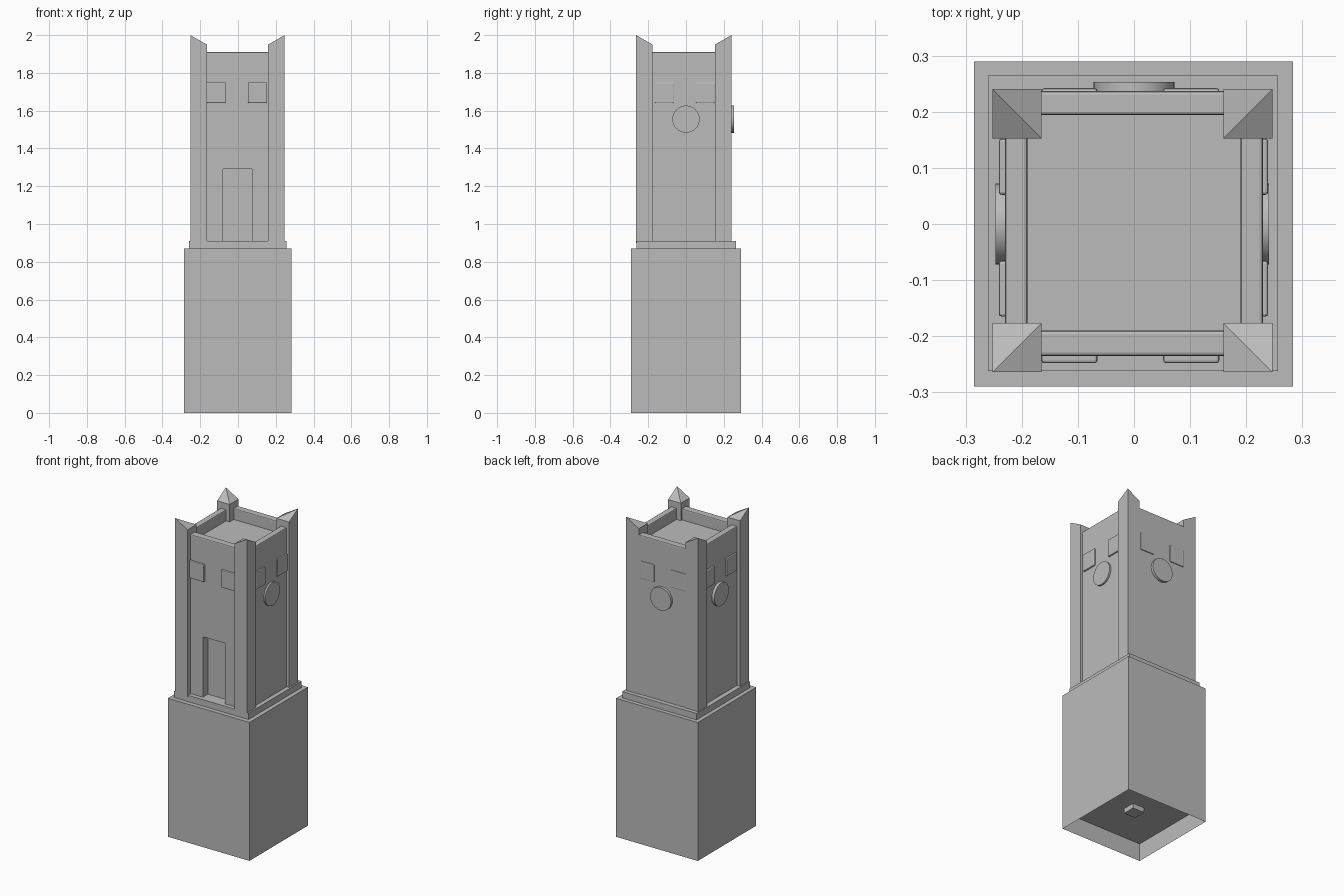
import bpy, bmesh, math
from mathutils import Vector

cube = bpy.data.objects.get("Cube")
if cube:
    bpy.data.objects.remove(cube, do_unlink=True)

stone = bpy.data.materials.new("grey_stone")
stone.use_nodes = True
GREY = (0.5, 0.5, 0.5, 1)
stone.diffuse_color = GREY
stone.node_tree.nodes["Principled BSDF"].inputs["Base Color"].default_value = GREY


def finish(name, bm):
    bmesh.ops.recalc_face_normals(bm, faces=bm.faces)
    mesh = bpy.data.meshes.new(name)
    bm.to_mesh(mesh)
    bm.free()
    mesh.materials.append(stone)
    ob = bpy.data.objects.new(name, mesh)
    bpy.context.collection.objects.link(ob)
    return ob


def box_mesh(lo, hi):
    bm = bmesh.new()
    bmesh.ops.create_cube(bm, size=1)
    lo, hi = Vector(lo), Vector(hi)
    for v in bm.verts:
        v.co = (lo + hi) / 2 + v.co * (hi - lo)
    return bm


def box(name, lo, hi, bevel=0):
    ob = finish(name, box_mesh(lo, hi))
    if bevel:
        mod = ob.modifiers.new("soft_edges", "BEVEL")
        mod.width = bevel
        mod.segments = 2
    return ob


# Pedestal with a shallow hollow underneath and a square peg in it
bm = box_mesh((-0.285, -0.29, 0), (0.283, 0.29, 0.87))
bottom = min(bm.faces, key=lambda f: f.calc_center_median().z)
bmesh.ops.inset_region(bm, faces=[bottom], thickness=0.002)
bmesh.ops.translate(bm, verts=bottom.verts, vec=(0, 0, 0.11))
finish("pedestal", bm)
box("underside_peg", (-0.04, -0.04, 0.08), (0.04, 0.04, 0.12))
box("plinth_step", (-0.26, -0.262, 0.86), (0.257, 0.265, 0.91))

# Tower body with a recessed doorway
body = box("tower_body", (-0.23, -0.235, 0.9), (0.23, 0.237, 1.84))
cutter = box("doorway_cutter", (-0.08, -0.3, 0.91), (0.075, -0.185, 1.29))
cutter.hide_render = True
cutter.hide_viewport = True
cutter.display_type = "WIRE"
cut = body.modifiers.new("doorway", "BOOLEAN")
cut.object = cutter
cut.operation = "DIFFERENCE"
cut.solver = "EXACT"

# Parapet rails around the sunken roof
box("front_rail", (-0.2, -0.235, 1.83), (0.2, -0.19, 1.91), 0.006)
box("back_rail", (-0.2, 0.194, 1.83), (0.2, 0.237, 1.91), 0.006)
box("right_rail", (-0.23, -0.2, 1.83), (-0.19, 0.2, 1.91), 0.006)
box("left_rail", (0.19, -0.2, 1.83), (0.23, 0.2, 1.91), 0.006)

# Corner posts, each with its outer top corner drawn up to a point
for sx, side in ((-1, "right"), (1, "left")):
    for sy, end in ((-1, "front"), (1, "back")):
        cx, cy = -0.0025 + sx * 0.206, -0.012 + sy * 0.2085
        bm = box_mesh((cx - 0.0437, cy - 0.0437, 0.9), (cx + 0.0437, cy + 0.0437, 1.95))
        top = max(bm.faces, key=lambda f: f.calc_center_median().z)
        ranked = sorted(top.verts, key=lambda v: v.co.x * sx + v.co.y * sy)
        inner, tip = ranked[0], ranked[-1]
        bmesh.ops.connect_verts(bm, verts=[inner, tip])
        tip.co.z = 2.0
        finish(f"{end}_{side}_post", bm)

# Windows and clock discs: (side, outward axis, wall, window face, clock face)
walls = (("front", 1, -0.2, -0.248, None), ("back", 1, 0.2, 0.242, 0.253),
         ("right", 0, -0.2, -0.241, -0.247), ("left", 0, 0.2, 0.239, 0.241))
for side, axis, wall, pane, clock in walls:
    near, far = sorted((wall, pane))
    for n, start in enumerate((-0.165, 0.052)):
        lo, hi = [start, start, 1.64], [start + 0.1, start + 0.1, 1.75]
        lo[axis], hi[axis] = near, far
        box(f"{side}_window_{n + 1}", lo, hi, 0.005)
    if clock is None:
        continue
    bm = bmesh.new()
    bmesh.ops.create_cone(bm, cap_ends=True, segments=48, radius1=0.072,
                          radius2=0.072, depth=abs(clock - wall))
    disc = finish(f"{side}_clock", bm)
    middle = [0, 0, 1.555]
    middle[axis] = (clock + wall) / 2
    disc.location = middle
    disc.rotation_euler[1 - axis] = math.pi / 2
    bpy.ops.object.select_all(action="DESELECT")
    disc.select_set(True)
    bpy.context.view_layer.objects.active = disc
    bpy.ops.object.shade_smooth_by_angle(angle=math.radians(35))
